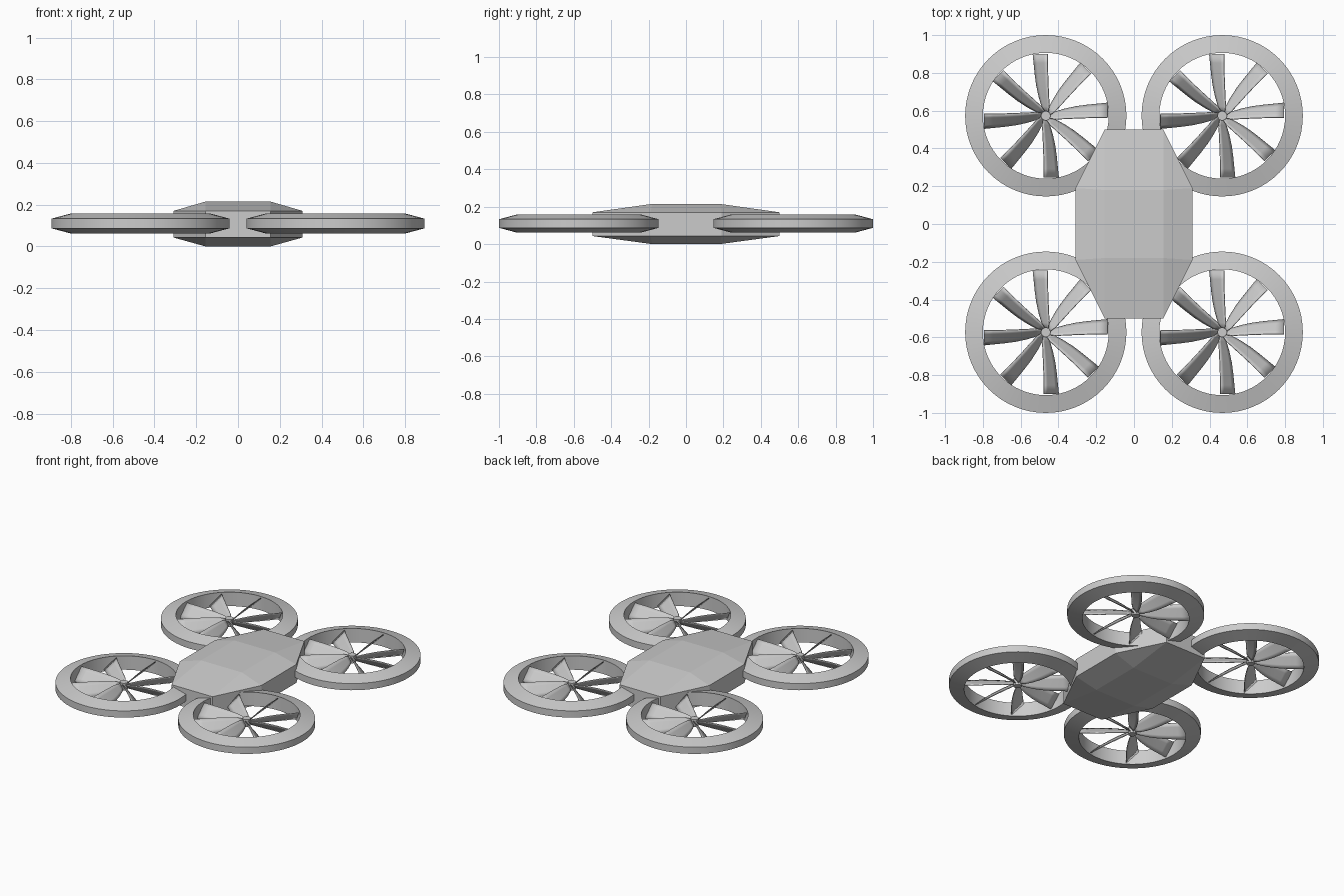
import bpy, bmesh
from math import sin, cos, pi, radians

if "Cube" in bpy.data.objects:
    bpy.data.objects.remove(bpy.data.objects["Cube"])

CX, CY, CZ = 0.467, 0.573, 0.11   # rotor centre offsets


def finish(name, bm, smooth=False, recalc=True):
    if recalc:
        bmesh.ops.recalc_face_normals(bm, faces=bm.faces)
    me = bpy.data.meshes.new(name)
    bm.to_mesh(me)
    bm.free()
    ob = bpy.data.objects.new(name, me)
    bpy.context.collection.objects.link(ob)
    if smooth:
        bpy.ops.object.select_all(action='DESELECT')
        ob.select_set(True)
        bpy.context.view_layer.objects.active = ob
        bpy.ops.object.shade_smooth_by_angle(angle=radians(30))
    return ob


def lathe(bm, profile, n):
    """Revolve a closed (radius, z) profile about the z axis."""
    rings = [[bm.verts.new((r * cos(2 * pi * i / n), r * sin(2 * pi * i / n), z))
              for r, z in profile] for i in range(n)]
    k = len(profile)
    for i in range(n):
        a, b = rings[i], rings[(i + 1) % n]
        for j in range(k):
            bm.faces.new((a[j], b[j], b[(j + 1) % k], a[(j + 1) % k]))


# faceted body: octagonal walls with a raised rectangular plateau above and below
bm = bmesh.new()
quarter = [(0.31, 0.19), (0.155, 0.5)]
outline = (quarter + [(-x, y) for x, y in quarter[::-1]]
           + [(-x, -y) for x, y in quarter] + [(x, -y) for x, y in quarter[::-1]])
plateau = [(0.155, 0.18), (-0.155, 0.18), (-0.155, -0.18), (0.155, -0.18)]
edges = []
for z_edge, z_flat in ((0.17, 0.215), (0.043, 0.0)):
    o = [bm.verts.new((x, y, z_edge)) for x, y in outline]
    p = [bm.verts.new((x, y, z_flat)) for x, y in plateau]
    bm.faces.new(p)
    for i in range(4):
        bm.faces.new((o[2 * i], o[2 * i + 1], p[i]))
        bm.faces.new((o[2 * i + 1], o[(2 * i + 2) % 8], p[(i + 1) % 4], p[i]))
    edges.append(o)
for i in range(8):
    j = (i + 1) % 8
    bm.faces.new((edges[0][i], edges[0][j], edges[1][j], edges[1][i]))
finish("body", bm)

# duct ring with sloped top and bottom
bm = bmesh.new()
lathe(bm, [(0.333, -0.048), (0.427, -0.023), (0.427, 0.023), (0.333, 0.048)], 64)
ring = finish("duct_ring", bm, True)

# eight twisted fan blades: (radius, leading offset, trailing offset, half height)
stations = [(0.015, 0.006, -0.012, 0.014), (0.05, 0.021, -0.018, 0.022),
            (0.10, 0.036, -0.016, 0.029), (0.16, 0.049, -0.013, 0.034),
            (0.22, 0.057, -0.011, 0.037), (0.28, 0.063, -0.010, 0.038),
            (0.328, 0.068, -0.010, 0.038)]
STEPS = 4
bm = bmesh.new()
for b in range(8):
    c, s = cos(b * pi / 4), sin(b * pi / 4)
    rows = []
    for r, lead, trail, h in stations:
        row = []
        for k in range(STEPS + 1):
            t = k / STEPS
            y = trail + (lead - trail) * t
            z = h * (1 - 2 * t)
            row.append(bm.verts.new((r * c - y * s, r * s + y * c, z)))
        rows.append(row)
    for r0, r1 in zip(rows, rows[1:]):
        for k in range(STEPS):
            bm.faces.new((r0[k], r1[k], r1[k + 1], r0[k + 1]))
blades = finish("fan_blades", bm, True, recalc=False)
mod = blades.modifiers.new("thickness", 'SOLIDIFY')
mod.thickness = 0.005
mod.offset = 0

# hub
bm = bmesh.new()
bmesh.ops.create_cone(bm, cap_ends=True, segments=24, radius1=0.025, radius2=0.025, depth=0.05)
hub = finish("fan_hub", bm, True)

# place the rotor assembly at the four corners
for part in (ring, blades, hub):
    base = part.name
    for sx, sy, corner in ((-1, -1, "front_left"), (1, -1, "front_right"),
                           (-1, 1, "back_left"), (1, 1, "back_right")):
        if corner == "front_left":
            ob = part
        else:
            ob = part.copy()
            bpy.context.collection.objects.link(ob)
        ob.name = corner + "_" + base
        ob.location = (sx * CX, sy * CY, CZ)
